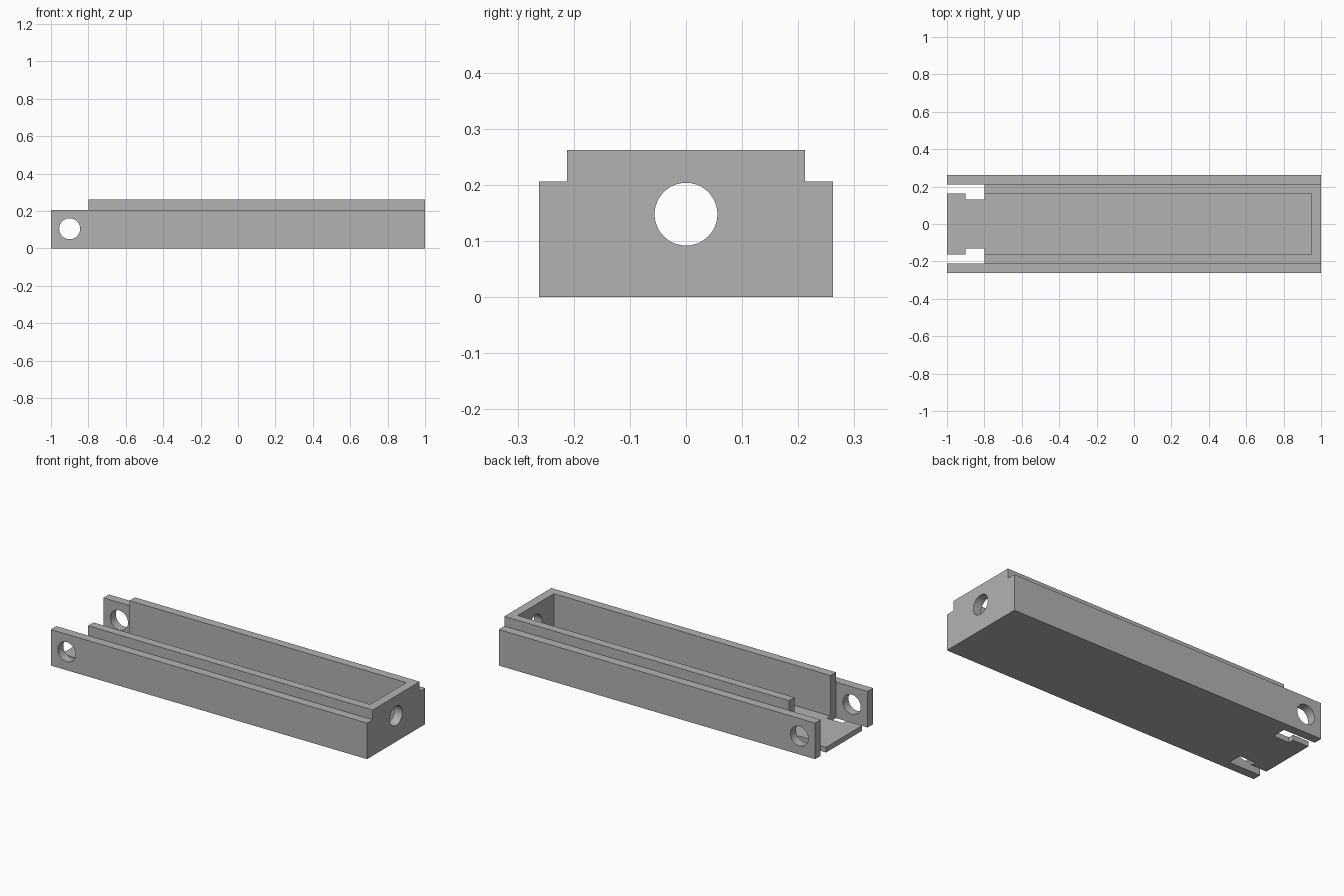
import bpy
import bmesh
from math import radians
from mathutils import Matrix, Vector

default = bpy.data.objects.get("Cube")
if default:
    bpy.data.objects.remove(default, do_unlink=True)

W, STEP, INNER = 0.262, 0.212, 0.163     # half widths: outside, rim, cavity
LOW, TOP, FLOOR = 0.206, 0.262, 0.03     # heights: shoulder, rim, floor
EAR_X, HOLE_R = -0.8, 0.056

grey = bpy.data.materials.new("plain grey")
grey.use_nodes = True
colour = (0.45, 0.45, 0.45, 1)
grey.diffuse_color = colour
grey.node_tree.nodes["Principled BSDF"].inputs["Base Color"].default_value = colour


def finish(name, bm):
    bmesh.ops.recalc_face_normals(bm, faces=bm.faces)
    mesh = bpy.data.meshes.new(name)
    bm.to_mesh(mesh)
    bm.free()
    mesh.materials.append(grey)
    ob = bpy.data.objects.new(name, mesh)
    bpy.context.collection.objects.link(ob)
    return ob


def box(name, lo, hi):
    lo, hi = Vector(lo), Vector(hi)
    bm = bmesh.new()
    bmesh.ops.create_cube(bm, size=1, matrix=Matrix.Translation((lo + hi) / 2)
                          @ Matrix.Diagonal((*(hi - lo), 1)))
    return finish(name, bm)


def rod(name, centre, axis, depth):
    bm = bmesh.new()
    bmesh.ops.create_cone(bm, cap_ends=True, segments=48, radius1=HOLE_R,
                          radius2=HOLE_R, depth=depth,
                          matrix=Matrix.Translation(centre)
                          @ Matrix.Rotation(radians(90), 4, axis))
    return finish(name, bm)


# Stepped cross-section drawn out along the length
half = [(W, 0), (W, LOW), (STEP, LOW), (STEP, TOP)]
profile = half + [(-y, z) for y, z in reversed(half)]
bm = bmesh.new()
face = bm.faces.new([bm.verts.new((-1, y, z)) for y, z in profile])
ends = bmesh.ops.extrude_face_region(bm, geom=[face])["geom"]
bmesh.ops.translate(bm, vec=(2, 0, 0),
                    verts=[v for v in ends if isinstance(v, bmesh.types.BMVert)])
tray = finish("tray_body", bm)

# Cavity, open end, pivot holes and end-wall hole
cutters = [
    box("cavity_cutter", (-1.1, -INNER, FLOOR), (0.95, INNER, 0.4)),
    box("open_end_cutter", (-1.1, -STEP, FLOOR), (EAR_X, STEP, 0.4)),
    rod("pivot_cutter", (-0.9, 0, 0.105), "X", 0.8),
    rod("end_hole_cutter", (0.97, 0, 0.148), "Y", 0.2),
]
# Slots beside the floor tongue, with a wider notch at their inner ends
for s in (-1, 1):
    for x0, x1, y0 in ((-1.1, EAR_X, INNER), (-0.9, EAR_X, 0.131)):
        a, b = sorted((s * y0, s * STEP))
        cutters.append(box("slot_cutter", (x0, a, -0.1), (x1, b, 0.1)))

for cutter in cutters:
    cutter.hide_render = True
    mod = tray.modifiers.new(cutter.name, "BOOLEAN")
    mod.operation, mod.solver, mod.object = "DIFFERENCE", "EXACT", cutter

# Bake the cuts and drop the cutters
bpy.context.view_layer.update()
result = bpy.data.meshes.new_from_object(
    tray.evaluated_get(bpy.context.evaluated_depsgraph_get()))
tray.modifiers.clear()
tray.data = result
for cutter in cutters:
    bpy.data.objects.remove(cutter, do_unlink=True)

result.materials.clear()
result.materials.append(grey)
for poly in result.polygons:
    poly.material_index = 0

bpy.ops.object.select_all(action="DESELECT")
tray.select_set(True)
bpy.context.view_layer.objects.active = tray
bpy.ops.object.shade_smooth_by_angle(angle=radians(30))
